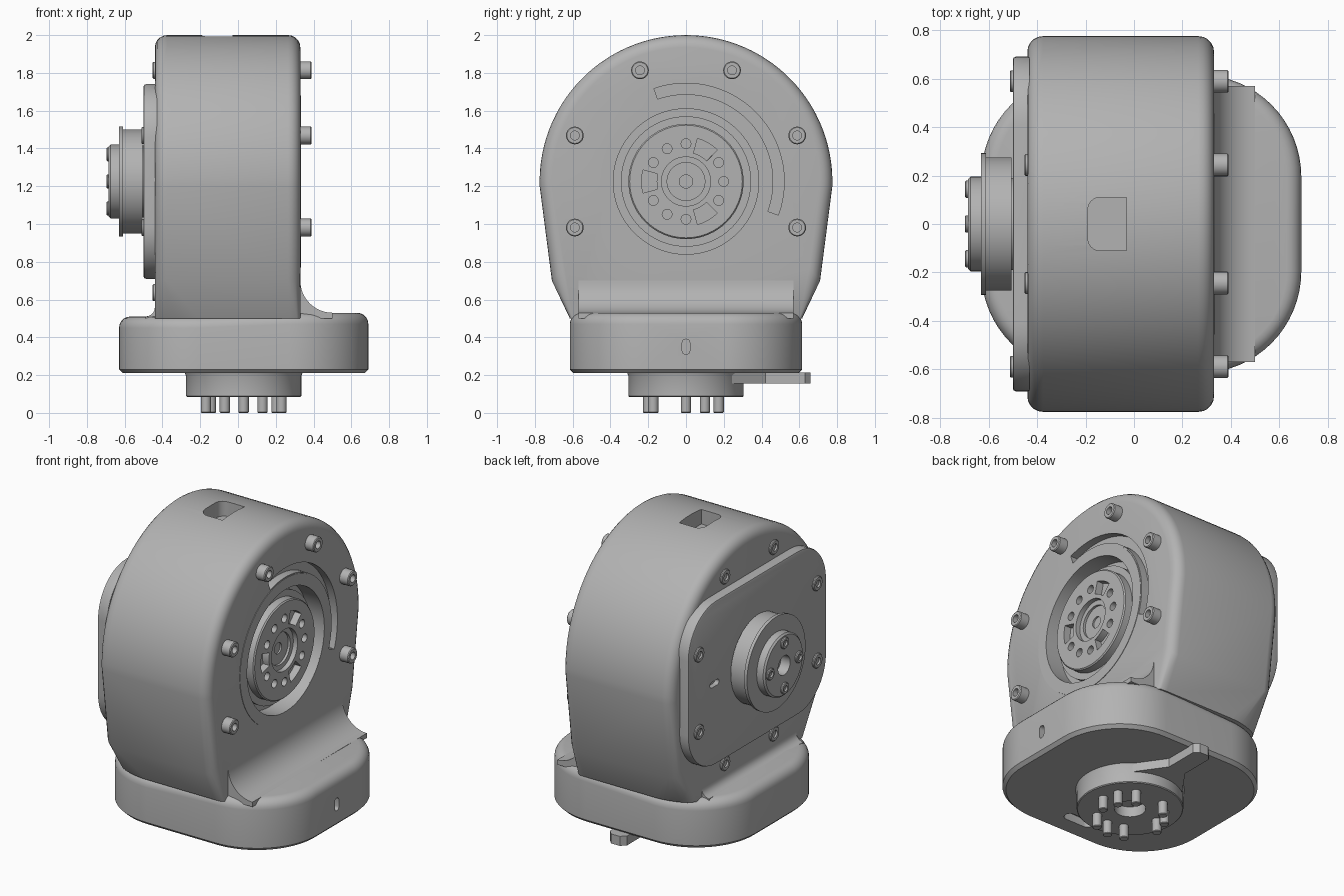
import bpy, bmesh
from math import sin, cos, pi, radians, sqrt

if "Cube" in bpy.data.objects:
    bpy.data.objects.remove(bpy.data.objects["Cube"])

GREY = bpy.data.materials.new("satin_grey")
GREY.use_nodes = True
COLOUR = (0.45, 0.45, 0.45, 1)
GREY.diffuse_color = COLOUR
GREY.node_tree.nodes["Principled BSDF"].inputs["Base Color"].default_value = COLOUR

AXIS_Z = 1.225   # height of the main rotation axis
FOOT_X = 0.03    # centre of the lower output flange


def place(axis, u, v, h):
    return {"X": (h, u, v), "Y": (u, h, v), "Z": (u, v, h)}[axis]


def finish(name, bm):
    bmesh.ops.recalc_face_normals(bm, faces=bm.faces)
    mesh = bpy.data.meshes.new(name)
    bm.to_mesh(mesh)
    bm.free()
    mesh.materials.append(GREY)
    ob = bpy.data.objects.new(name, mesh)
    bpy.context.collection.objects.link(ob)
    return ob


def prism_mesh(polys, axis, a, b):
    """Extrude outlines along an axis from a to b."""
    bm = bmesh.new()
    for poly in polys:
        low = [bm.verts.new(place(axis, u, v, a)) for u, v in poly]
        high = [bm.verts.new(place(axis, u, v, b)) for u, v in poly]
        bm.faces.new(low)
        bm.faces.new(high)
        for i in range(len(poly)):
            j = (i + 1) % len(poly)
            bm.faces.new((low[i], low[j], high[j], high[i]))
    bmesh.ops.recalc_face_normals(bm, faces=bm.faces)
    return bm


def round_rim(bm, index, h, width, segments):
    rim = [e for e in bm.edges if all(abs(v.co[index] - h) < 1e-4 for v in e.verts)]
    bmesh.ops.bevel(bm, geom=rim, offset=width, segments=segments, profile=0.5,
                    affect="EDGES", clamp_overlap=True)


def prism(name, polys, axis, a, b):
    return finish(name, prism_mesh(polys, axis, a, b))


def lathe(name, profile, axis, cu, cv, n=64):
    """Revolve (radius, height) points about an axis."""
    bm = bmesh.new()
    rings = []
    for r, h in profile:
        count = n if r > 0 else 1
        rings.append([bm.verts.new(place(axis, cu + r * cos(2 * pi * i / n),
                                         cv + r * sin(2 * pi * i / n), h))
                      for i in range(count)])
    for p, q in zip(rings, rings[1:]):
        for i in range(n):
            j = (i + 1) % n
            corners = [p[i % len(p)], p[j % len(p)], q[j % len(q)], q[i % len(q)]]
            bm.faces.new(list(dict.fromkeys(corners)))
    return finish(name, bm)


def cut(ob, cutter):
    mod = ob.modifiers.new("cut", "BOOLEAN")
    mod.operation, mod.solver, mod.object = "DIFFERENCE", "EXACT", cutter
    bpy.context.view_layer.objects.active = ob
    bpy.ops.object.modifier_apply(modifier=mod.name)
    bpy.data.objects.remove(cutter)


def arc(cu, cv, r, start, end, n):
    return [(cu + r * cos(radians(start + (end - start) * i / n)),
             cv + r * sin(radians(start + (end - start) * i / n))) for i in range(n + 1)]


def circle(cu, cv, r, n=24):
    return arc(cu, cv, r, 0, 360, n)[:-1]


def rounded(u0, u1, v0, v1, r, n=10):
    return (arc(u1 - r, v1 - r, r, 0, 90, n) + arc(u0 + r, v1 - r, r, 90, 180, n)
            + arc(u0 + r, v0 + r, r, 180, 270, n) + arc(u1 - r, v0 + r, r, 270, 360, n))


def sector(cu, cv, r0, r1, start, end, n):
    return arc(cu, cv, r1, start, end, n) + arc(cu, cv, r0, end, start, n)


# Housing: round drum that narrows into the foot
outline = arc(0, AXIS_Z, 0.775, -2, 182, 56) + [(-0.71, 0.7), (0.71, 0.7)]
bm = prism_mesh([outline], "X", -0.44, 0.33)
for side in (-0.44, 0.33):
    round_rim(bm, 0, side, 0.065, 5)
foot_plan = rounded(-0.63, 0.69, -0.615, 0.615, 0.42, 16)
for s in (-1, 1):
    for x, y in foot_plan:
        if -0.43 < x < 0.33:
            bm.verts.new((x, y, 0.5))
    bm.verts.new((-0.44, s * 0.53, 0.5))
    bm.verts.new((0.33, s * 0.6, 0.5))
hull = bmesh.ops.convex_hull(bm, input=bm.verts[:])
junk = {g for g in hull["geom_interior"] + hull["geom_unused"] if isinstance(g, bmesh.types.BMVert)}
bmesh.ops.delete(bm, geom=list(junk), context="VERTS")
hull = bmesh.new()
for v in bm.verts:
    hull.verts.new(v.co)
bm.free()
bmesh.ops.convex_hull(hull, input=hull.verts[:])
bmesh.ops.delete(hull, geom=[v for v in hull.verts if not v.link_faces], context="VERTS")
bmesh.ops.dissolve_limit(hull, angle_limit=radians(0.5), verts=hull.verts[:], edges=hull.edges[:])
housing = finish("housing", hull)
cut(housing, prism("cutter", [circle(0, AXIS_Z, 0.385, 72)], "X", 0.22, 0.5))
cut(housing, prism("cutter", [sector(0, AXIS_Z, 0.462, 0.52, -20, 109, 30)], "X", 0.28, 0.5))
window = [(-0.03, -0.11), (-0.03, 0.11)] + arc(-0.14, 0.06, 0.05, 90, 180, 6) + arc(-0.14, -0.06, 0.05, 180, 270, 6)
cut(housing, prism("cutter", [window], "Z", 1.9, 2.1))

# Foot: wide rounded base with softened top and a small chamfer below
bm = prism_mesh([foot_plan], "Z", 0.21, 0.53)
round_rim(bm, 2, 0.53, 0.06, 5)
round_rim(bm, 2, 0.21, 0.02, 1)
for v in bm.verts:
    if v.co.z > 0.4 and v.co.x < -0.2:
        v.co.z -= 0.02
foot = finish("foot", bm)
cut(foot, prism("cutter", [rounded(-0.02, 0.02, 0.31, 0.39, 0.018, 4)], "X", 0.64, 0.8))
cut(foot, prism("cutter", [rounded(-0.07, 0.13, -0.49, -0.42, 0.034, 6)], "Z", 0.1, 0.26))

# Concave blends between foot and housing
prism("left_blend", [[(0.28, 0.5), (0.5, 0.5)] + arc(0.5, 0.70, 0.17, 270, 180, 12) + [(0.28, 0.7)]],
      "Y", -0.57, 0.57)
prism("right_blend", [[(-0.4, 0.49), (-0.49, 0.49)] + arc(-0.49, 0.56, 0.05, 270, 360, 6) + [(-0.4, 0.56)]],
      "Y", -0.47, 0.47)

# Recessed output disc on the left face
lathe("bearing_ring", [(0.385, 0.3), (0.385, 0.333), (0.455, 0.333), (0.455, 0.3), (0.385, 0.3)], "X", 0, AXIS_Z)
lathe("disc_seat", [(0, 0.2), (0.345, 0.2), (0.345, 0.27), (0, 0.27)], "X", 0, AXIS_Z)
disc = lathe("output_disc", [(0, 0.24), (0.305, 0.24), (0.305, 0.318), (0.298, 0.325), (0.13, 0.325),
                             (0.13, 0.295), (0.1, 0.295), (0.1, 0.28), (0.035, 0.28), (0.035, 0.26), (0, 0.26)],
             "X", 0, AXIS_Z)
bolt_angles = [a for a in range(0, 360, 30) if a % 120 != 60]
holes = [circle(0.2 * cos(radians(a)), AXIS_Z + 0.2 * sin(radians(a)), 0.026, 16) for a in bolt_angles]
holes += [sector(0, AXIS_Z, 0.155, 0.235, a - 15, a + 15, 6) for a in (60, 180, 300)]
cut(disc, prism("cutter", holes, "X", 0.28, 0.4))

# Cover plate on the right face
bm = prism_mesh([rounded(-0.69, 0.69, AXIS_Z - 0.515, AXIS_Z + 0.515, 0.28)], "X", -0.5, -0.43)
round_rim(bm, 0, -0.5, 0.012, 2)
plate = finish("cover_plate", bm)
cut(plate, prism("cutter", [rounded(0.385, 0.475, AXIS_Z - 0.018, AXIS_Z + 0.018, 0.017, 4)], "X", -0.6, -0.47))

# Hub on the cover plate
lathe("hub", [(0, -0.45), (0.19, -0.45), (0.19, -0.505), (0.275, -0.505), (0.275, -0.61), (0.292, -0.61), (0.292, -0.63),
              (0.195, -0.63), (0.195, -0.675), (0.185, -0.685), (0.06, -0.685), (0.06, -0.62), (0, -0.62)],
      "X", 0, AXIS_Z)


def screw(name, y, z, base, top, r):
    d = 1 if top > base else -1
    lathe(name, [(0, base), (r, base), (r, top - d * 0.005), (r - 0.005, top), (r * 0.5, top),
                 (r * 0.5, top - d * 0.03), (0, top - d * 0.03)], "X", y, z, 24)


# Socket screws around both faces
for k in range(8):
    a = radians(22.5 + 45 * k)
    y, z = 0.637 * cos(a), AXIS_Z + 0.637 * sin(a)
    if z > 0.8:
        screw(f"left_screw_{k}", y, z, 0.3, 0.39, 0.047)
    on_plate = abs(y) > 0.4
    screw(f"right_screw_{k}", y, z, -0.4, -0.512 if on_plate else -0.452, 0.045)
for k in range(4):
    a = k * pi / 2
    screw(f"hub_screw_{k}", 0.143 * cos(a), AXIS_Z + 0.143 * sin(a), -0.65, -0.697, 0.036)

# Lower flange, its pins and the index tab
lathe("lower_flange", [(0, 0.22), (0.315, 0.22), (0.305, 0.195), (0.305, 0.09), (0.3, 0.085), (0.09, 0.085),
                       (0.09, 0.15), (0, 0.15)], "Z", FOOT_X, 0)
for a in bolt_angles:
    t = radians(a - 30 + 60)
    lathe(f"pin_{a}", [(0, 0.1), (0.027, 0.1), (0.027, 0.004), (0.023, 0), (0, 0)], "Z",
          FOOT_X + 0.2 * cos(t), 0.2 * sin(t), 16)
tab = [(FOOT_X + 0.2, 0.22), (FOOT_X + 0.06, 0.42), (FOOT_X + 0.06, 0.63), (FOOT_X + 0.03, 0.66)]
tab += [(2 * FOOT_X - x, y) for x, y in reversed(tab)]
prism("index_tab", [tab], "Z", 0.155, 0.215)

# Smooth shading with crisp edges
for ob in bpy.context.scene.objects:
    ob.select_set(ob.type == "MESH")
bpy.context.view_layer.objects.active = housing
bpy.ops.object.shade_smooth_by_angle(angle=radians(30))
